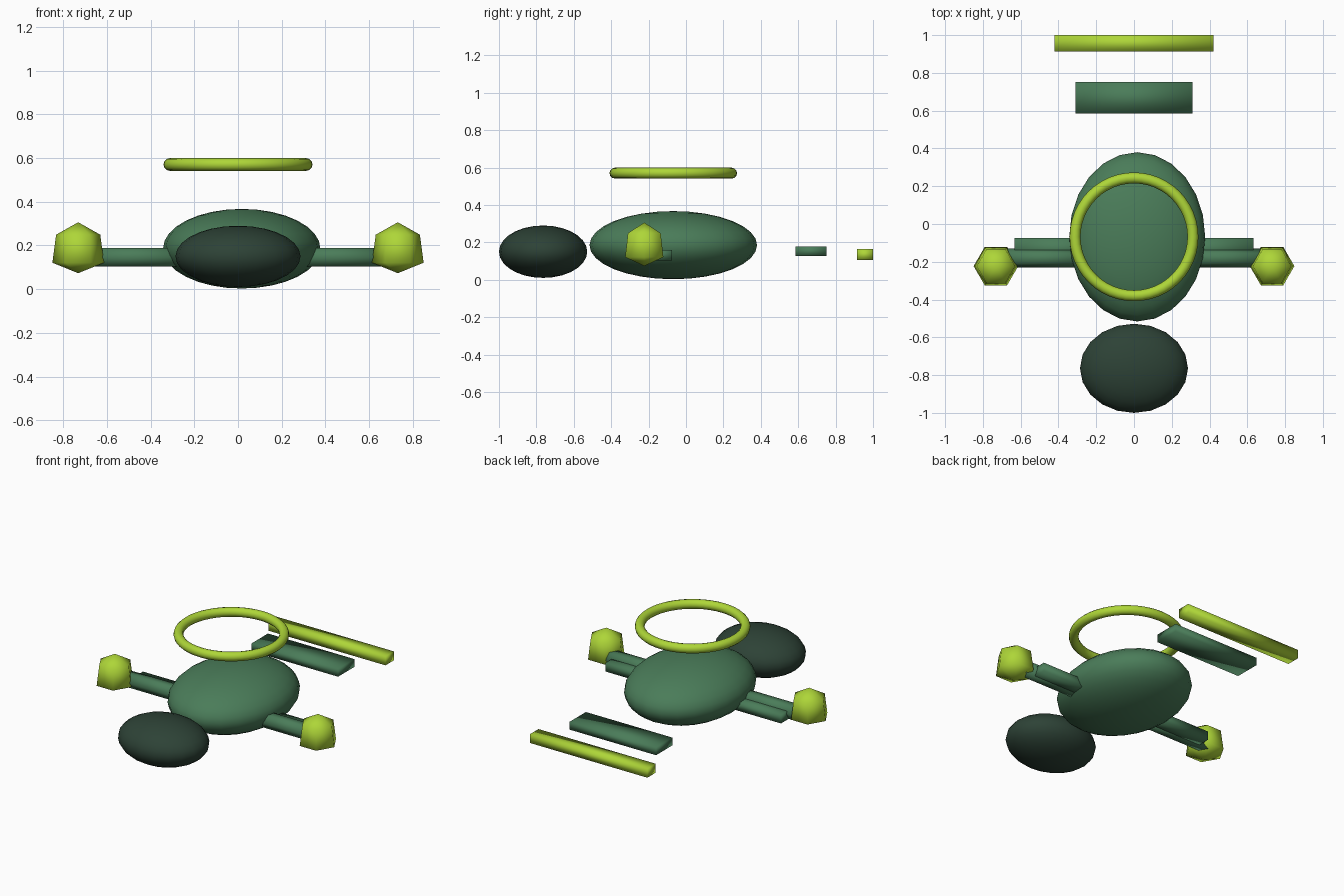
import bpy, math
from mathutils import Matrix

if "Cube" in bpy.data.objects:
    bpy.data.objects.remove(bpy.data.objects["Cube"])


def material(name, rgb):
    m = bpy.data.materials.new(name)
    m.diffuse_color = (*rgb, 1)
    m.use_nodes = True
    m.node_tree.nodes["Principled BSDF"].inputs["Base Color"].default_value = m.diffuse_color
    return m


GREEN = material("leaf_green", (0.0685, 0.2016, 0.0999))
DARK = material("dark_green", (0.0262, 0.0545, 0.0369))
LIME = material("lime", (0.423, 0.672, 0.0395))


def finish(name, mat):
    o = bpy.context.object
    o.name = name
    o.data.materials.append(mat)
    bpy.ops.object.transform_apply(location=False, rotation=True, scale=True)
    bpy.ops.object.shade_smooth()
    return o


def ellipsoid(name, centre, radii, mat, segments, rings):
    bpy.ops.mesh.primitive_uv_sphere_add(segments=segments, ring_count=rings, radius=1, location=centre)
    bpy.context.object.scale = radii
    return finish(name, mat)


def box(name, x, y, z, mat):
    centre = [(a + b) / 2 for a, b in (x, y, z)]
    bpy.ops.mesh.primitive_cube_add(size=1, location=centre)
    bpy.context.object.scale = [b - a for a, b in (x, y, z)]
    return finish(name, mat)


# Body and head
ellipsoid("body", (0.017, -0.068, 0.185), (0.36, 0.448, 0.182), GREEN, 24, 16)
ellipsoid("head", (0, -0.764, 0.15), (0.286, 0.236, 0.14), DARK, 20, 14)

# Floating ring above the body
bpy.ops.mesh.primitive_torus_add(major_radius=0.312, minor_radius=0.029, major_segments=48,
                                 minor_segments=12, location=(0, -0.068, 0.57))
finish("ring", LIME)

# Tail bars
box("tail_bar", (-0.311, 0.311), (0.585, 0.752), (0.127, 0.178), GREEN)
box("tail_tip", (-0.422, 0.422), (0.914, 1.0), (0.105, 0.163), LIME)

# Gem profile: radius and height of each six-sided level, top to bottom
GEM = [(0, 0.306), (0.101, 0.249), (0.118, 0.121), (0, 0.073)]


def gem(name, x, y, mat):
    verts, rows = [], []
    for r, z in GEM:
        n = 6 if r else 1
        rows.append([len(verts) + i for i in range(n)])
        verts += [(r * math.cos(i * math.pi / 3), r * math.sin(i * math.pi / 3), z) for i in range(n)]
    faces = []
    for i in range(6):
        j = (i + 1) % 6
        faces += [(rows[0][0], rows[1][i], rows[1][j]),
                  (rows[1][i], rows[2][i], rows[2][j], rows[1][j]),
                  (rows[2][i], rows[3][0], rows[2][j])]
    me = bpy.data.meshes.new(name)
    me.from_pydata(verts, [], faces)
    o = bpy.data.objects.new(name, me)
    o.location = (x, y, 0)
    bpy.context.collection.objects.link(o)
    me.materials.append(mat)
    me.shade_smooth()


# Arms: six-sided rod, flat bar behind it, gem at the end
for side, s in (("left", -1), ("right", 1)):
    bpy.ops.mesh.primitive_cylinder_add(vertices=6, radius=0.05, depth=0.48, location=(s * 0.46, -0.18, 0.146))
    rod = bpy.context.object
    rod.data.transform(Matrix.Rotation(math.pi / 2, 4, 'Y') @ Matrix.Rotation(0, 4, 'Z'))
    finish(side + "_arm_rod", GREEN)
    box(side + "_arm_bar", sorted((s * 0.15, s * 0.632)), (-0.185, -0.074), (0.104, 0.16), GREEN)
    gem(side + "_gem", s * 0.731, -0.223, LIME)
